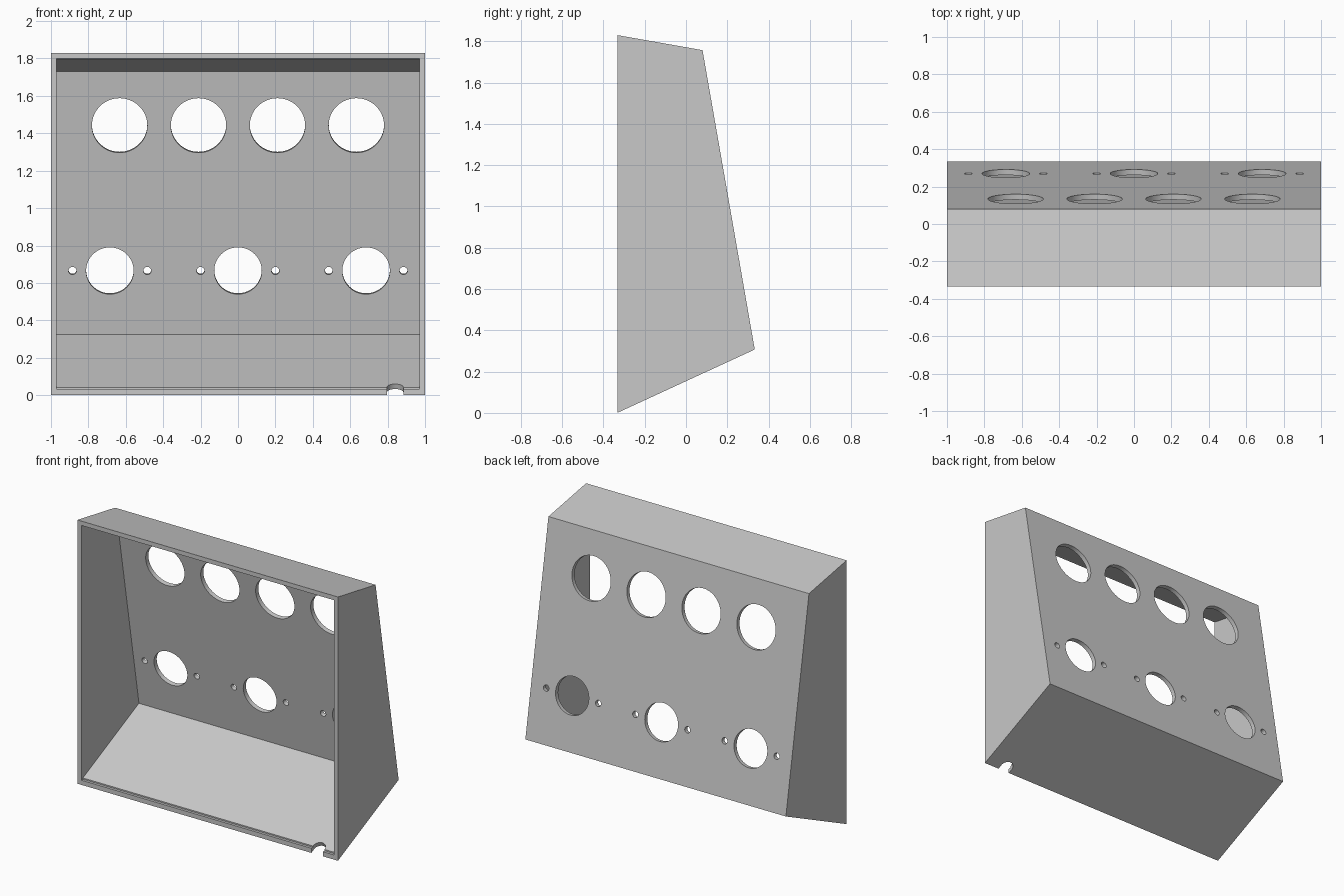
import bpy, bmesh, math
from mathutils import Vector

if "Cube" in bpy.data.objects:
    bpy.data.objects.remove(bpy.data.objects["Cube"], do_unlink=True)

grey = bpy.data.materials.new("plain grey")
grey.use_nodes = True
colour = (0.58, 0.58, 0.58, 1)
grey.diffuse_color = colour
grey.node_tree.nodes["Principled BSDF"].inputs["Base Color"].default_value = colour


def add_prism(bm, points, sweep):
    """Extrude a flat outline along a vector into a closed solid."""
    face = bm.faces.new([bm.verts.new(p) for p in points])
    moved = bmesh.ops.extrude_face_region(bm, geom=[face])["geom"]
    bmesh.ops.translate(bm, vec=sweep, verts=[v for v in moved if isinstance(v, bmesh.types.BMVert)])


def make_object(name, prisms):
    bm = bmesh.new()
    for points, sweep in prisms:
        add_prism(bm, points, sweep)
    bmesh.ops.recalc_face_normals(bm, faces=bm.faces)
    mesh = bpy.data.meshes.new(name)
    bm.to_mesh(mesh)
    bm.free()
    mesh.materials.append(grey)
    obj = bpy.data.objects.new(name, mesh)
    bpy.context.collection.objects.link(obj)
    return obj


def side_profile(profile, half_width):
    return [(-half_width, y, z) for y, z in profile], Vector((2 * half_width, 0, 0))


def arc(centre, u, v, radius, start=0, end=2 * math.pi, steps=64):
    return [centre + radius * (math.cos(a) * u + math.sin(a) * v)
            for a in (start + (end - start) * i / steps for i in range(steps))]


X = Vector((1, 0, 0))

# Outer housing with a sloped panel, roof and floor
roof_back, floor_back = Vector((0, 0.08, 1.757)), Vector((0, 0.333, 0.307))
floor_front = Vector((0, -0.333, 0))
housing = make_object("housing", [side_profile(
    [(-0.333, 0), (-0.333, 1.83), roof_back.yz, floor_back.yz], 1)])

# Hollow interior with a shallow seat around the front opening
cavity = make_object("cavity_cutter", [side_profile(
    [(-0.4, 0.032), (-0.4, 1.80), (-0.315, 1.80), (-0.315, 1.796), (0.054, 1.731),
     (0.2995, 0.324), (-0.315, 0.041), (-0.315, 0.032)], 0.97)])

# Round holes square to the sloped panel
up = (roof_back - floor_back).normalized()
out = up.cross(X).normalized()
holes = [(x, 1.447, 0.148) for x in (-0.633, -0.211, 0.211, 0.633)]
for x in (-0.685, 0, 0.685):
    holes += [(x, 0.67, 0.127), (x - 0.2, 0.67, 0.021), (x + 0.2, 0.67, 0.021)]
prisms = []
for x, z, radius in holes:
    centre = floor_back + up * ((z - floor_back.z) / up.z) + X * x
    prisms.append((arc(centre - out * 0.1, X, up, radius), out * 0.2))
panel_holes = make_object("panel_hole_cutter", prisms)

# Rounded cable notch through the front edge of the floor
along = (floor_back - floor_front).normalized()
normal = X.cross(along)
centre = floor_front + X * 0.84 + along * 0.034 - normal * 0.06
outline = arc(centre, X, along, 0.044, 0, math.pi, 32)
outline += [centre - X * 0.044, centre - X * 0.044 - along * 0.12, centre + X * 0.044 - along * 0.12]
notch = make_object("cable_notch_cutter", [(outline, normal * 0.15)])

# Cut the openings and bake the result
cutters = [cavity, panel_holes, notch]
for cutter in cutters:
    cutter.hide_render = True
    mod = housing.modifiers.new(cutter.name, "BOOLEAN")
    mod.operation = "DIFFERENCE"
    mod.solver = "EXACT"
    mod.object = cutter
bpy.context.view_layer.update()
baked = bpy.data.meshes.new_from_object(housing.evaluated_get(bpy.context.evaluated_depsgraph_get()))
housing.modifiers.clear()
housing.data = baked
for cutter in cutters:
    bpy.data.objects.remove(cutter, do_unlink=True)

# Smooth hole walls, crisp edges
bpy.ops.object.select_all(action="DESELECT")
housing.select_set(True)
bpy.context.view_layer.objects.active = housing
bpy.ops.object.shade_smooth_by_angle(angle=math.radians(30))
